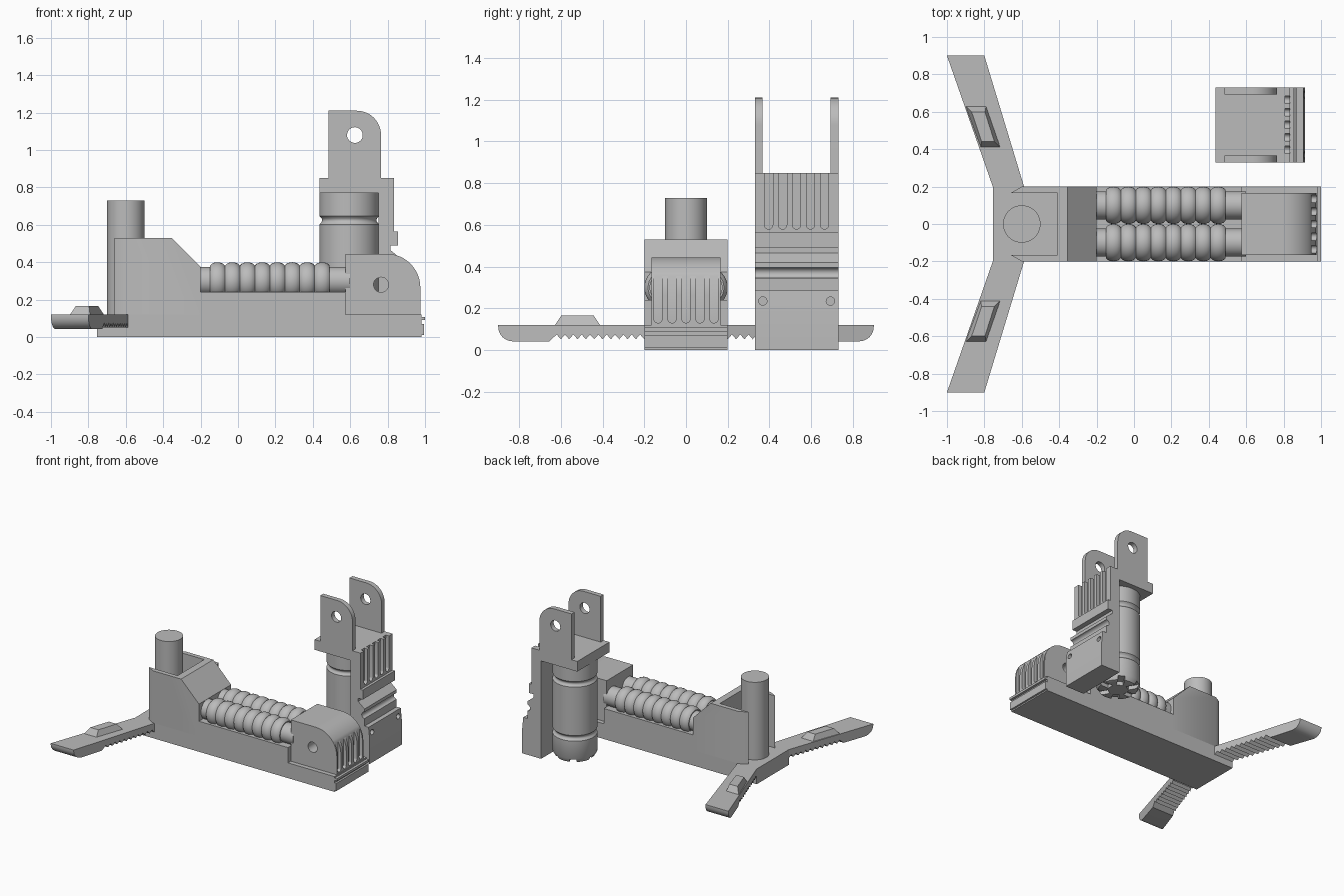
import bpy, bmesh
from math import sin, cos, pi, radians

if "Cube" in bpy.data.objects:
    bpy.data.objects.remove(bpy.data.objects["Cube"])

grey = bpy.data.materials.new("plain grey")
grey.use_nodes = True
grey.diffuse_color = (0.5, 0.5, 0.5, 1)
grey.node_tree.nodes["Principled BSDF"].inputs["Base Color"].default_value = (0.5, 0.5, 0.5, 1)

AXES = {"x": lambda a, b, t: (t, a, b),
        "y": lambda a, b, t: (a, t, b),
        "z": lambda a, b, t: (a, b, t)}


def finish(name, bm, merge=True):
    if merge:
        bmesh.ops.remove_doubles(bm, verts=bm.verts, dist=1e-5)
    bmesh.ops.recalc_face_normals(bm, faces=bm.faces)
    me = bpy.data.meshes.new(name)
    bm.to_mesh(me)
    bm.free()
    me.materials.append(grey)
    ob = bpy.data.objects.new(name, me)
    bpy.context.collection.objects.link(ob)
    return ob


def arc(cx, cy, r, a0, a1, n=12):
    return [(cx + r * cos(radians(a0 + (a1 - a0) * i / n)),
             cy + r * sin(radians(a0 + (a1 - a0) * i / n))) for i in range(n + 1)]


def prism(name, pts, axis, lo, hi):
    """Outline extruded along an axis from lo to hi."""
    bm = bmesh.new()
    rings = [[bm.verts.new(AXES[axis](a, b, t)) for a, b in pts] for t in (lo, hi)]
    for ring in rings:
        bm.faces.new(ring)
    for i in range(len(pts)):
        j = (i + 1) % len(pts)
        bm.faces.new((rings[0][i], rings[0][j], rings[1][j], rings[1][i]))
    return finish(name, bm, False)


def box(name, x, y, z):
    return prism(name, [(x[0], z[0]), (x[1], z[0]), (x[1], z[1]), (x[0], z[1])], "y", *y)


def lathe(name, profile, axis, a, b, n=40):
    """Profile of (radius, height) turned about an axis through (a, b)."""
    bm = bmesh.new()
    rings = [[bm.verts.new(AXES[axis](a + r * cos(2 * pi * i / n), b + r * sin(2 * pi * i / n), t))
              for i in range(n)] for r, t in profile]
    for p, q in zip(rings, rings[1:]):
        for i in range(n):
            bm.faces.new((p[i], p[i - 1], q[i - 1], q[i]))
    bm.faces.new(rings[0])
    bm.faces.new(rings[-1])
    return finish(name, bm)


def rod(name, axis, a, b, r, lo, hi, n=32):
    return lathe(name, [(r, lo), (r, hi)], axis, a, b, n)


def cut(ob, cutters):
    for c in cutters:
        mod = ob.modifiers.new("cut", "BOOLEAN")
        mod.operation, mod.solver, mod.object = "DIFFERENCE", "EXACT", c
        bpy.context.view_layer.objects.active = ob
        bpy.ops.object.modifier_apply(modifier=mod.name)
        bpy.data.objects.remove(c)


def slots(yc, x, z0, z1):
    """Five upright slots with round lower ends."""
    for i in range(-2, 3):
        y = yc + 0.067 * i
        yield prism("slot_cutter", arc(y, z0 + 0.02, 0.02, 180, 360, 8) +
                    [(y + 0.02, z1), (y - 0.02, z1)], "x", x, x + 0.2)


# Base and raised tail housing
prism("base_body", [(-0.755, 0), (0.98, 0), (0.98, 0.12), (0.575, 0.12),
                    (0.575, 0.24), (-0.2, 0.24), (-0.2, 0.12), (-0.755, 0.12)], "y", -0.2, 0.2)
housing = prism("tail_housing", [(-0.66, 0.12), (-0.2, 0.12), (-0.2, 0.375),
                                 (-0.355, 0.53), (-0.66, 0.53)], "y", -0.2, 0.2)
cut(housing, [prism("pocket_cutter", [(-0.7, -0.15), (-0.66, -0.165), (-0.41, -0.165),
                                      (-0.41, 0.165), (-0.66, 0.165), (-0.7, 0.15)], "z", 0.12, 0.6)] +
    [prism("lip_cutter", [(-0.7, s * 0.142), (-0.6, s * 0.2), (-0.6, s * 0.3), (-0.7, s * 0.3)],
           "z", 0.1, 0.6) for s in (-1, 1)])
rod("tail_post", "z", -0.6, 0, 0.1, 0.1, 0.73, 40)
for z0, z1, x1 in ((0.01, 0.07, 0.995), (0.09, 0.108, 1.0)):
    box("end_ridge", (0.97, x1), (-0.2, 0.2), (z0, z1))

# Rounded head block with slots and a pin hole
head = prism("head_block", [(0.575, 0.12), (0.975, 0.12)] + arc(0.795, 0.265, 0.18, 0, 90) +
             [(0.575, 0.445)], "y", -0.165, 0.165)
cut(head, list(slots(0, 0.95, 0.13, 0.5)) + [rod("hole_cutter", "y", 0.765, 0.28, 0.04, -0.3, 0.3)])

# Twin ribbed hoses
ribs = [(0.075, -0.25), (0.075, -0.15)]
for k in range(8):
    ribs += [(0.082 + 0.018 * sin(pi * i / 8) ** 0.6, -0.15 + 0.08 * (k + i / 8)) for i in range(9)]
ribs += [(0.075, 0.49), (0.075, 0.6)]
for s in (-1, 1):
    lathe("ribbed_hose", ribs, "x", s * 0.1, 0.3, 32)

# Splayed legs with toothed undersides and raised pads
teeth = []
for k in range(11):
    teeth += [(0.2 + 0.04 * k, 0.052), (0.22 + 0.04 * k, 0.075)]
outline = [(0.18, 0.12), (0.18, 0.06)] + teeth + [(0.655, 0.042)] + arc(0.83, 0.112, 0.07, -90, 0, 8) + [(0.9, 0.12)]
for s in (-1, 1):
    leg = prism("leg", outline, "x", 0, 1)
    for v in leg.data.vertices:
        d = v.co.y - 0.2
        lo, hi = -0.755 - 0.35 * d, -0.588 - 0.303 * d
        v.co.x = lo + (hi - lo) * v.co.x
        v.co.y *= s
    if s < 0:
        leg.data.flip_normals()
    pad = prism("leg_pad", [(-0.82, 0.405), (-0.71, 0.405), (-0.79, 0.635), (-0.905, 0.635)], "z", 0.11, 0.165)
    for v in pad.data.vertices:
        if v.co.z > 0.15:
            v.co.x = -0.807 + (v.co.x + 0.807) * 0.62
            v.co.y = 0.52 + (v.co.y - 0.52) * 0.68
        v.co.y *= s
    if s < 0:
        pad.data.flip_normals()

# Upright: stepped back plate with slots and pin holes
MID = 0.53
plate = prism("upright_plate", [(0.75, 0), (0.915, 0), (0.915, 0.19), (0.905, 0.285), (0.87, 0.285),
                                (0.87, 0.345)] + arc(0.87, 0.37, 0.025, 270, 90, 8) +
              [(0.87, 0.42), (0.815, 0.465), (0.815, 0.49), (0.855, 0.49), (0.855, 0.565),
               (0.835, 0.565), (0.835, 0.85), (0.435, 0.85), (0.435, 0.77), (0.75, 0.77)],
              "y", MID - 0.2, MID + 0.2)
cut(plate, list(slots(MID, 0.808, 0.58, 0.9)) +
    [rod("hole_cutter", "x", MID + s * 0.162, 0.235, 0.02, 0.87, 1.0, 20) for s in (-1, 1)])

# Upright: grooved cylinder with a notched foot
barrel = [(0.125, 0), (0.14, 0.005), (0.16, 0.04)]
for z in (0.2, 0.625):
    barrel += [(0.16 - 0.015 * sin(pi * i / 6), z - 0.022 + 0.044 * i / 6) for i in range(7)]
barrel += [(0.16, 0.78)]
cylinder = lathe("upright_cylinder", barrel, "z", 0.595, MID, 48)
notches = []
for k in range(6):
    c, s = cos(pi * k / 3), sin(pi * k / 3)
    notches.append(prism("notch_cutter", [(0.595 + r * c - w * s, MID + r * s + w * c) for r, w in
                         ((0.07, -0.025), (0.2, -0.025), (0.2, 0.025), (0.07, 0.025))], "z", -0.1, 0.03))
cut(cylinder, notches)

# Upright: pair of drilled lugs
for y0, y1 in ((0.33, 0.367), (0.692, 0.73)):
    lug = prism("lug", [(0.485, 0.84), (0.765, 0.84)] + arc(0.635, 1.08, 0.13, 0, 90) +
                [(0.485, 1.21)], "y", y0, y1)
    cut(lug, [rod("hole_cutter", "y", 0.625, 1.08, 0.042, 0.2, 0.9)])

# Smooth the curved faces
bpy.ops.object.select_all(action="DESELECT")
for ob in bpy.context.collection.objects:
    if ob.type == "MESH" and ob.data.materials and ob.data.materials[0] == grey:
        ob.select_set(True)
        bpy.context.view_layer.objects.active = ob
bpy.ops.object.shade_smooth_by_angle(angle=radians(35))
